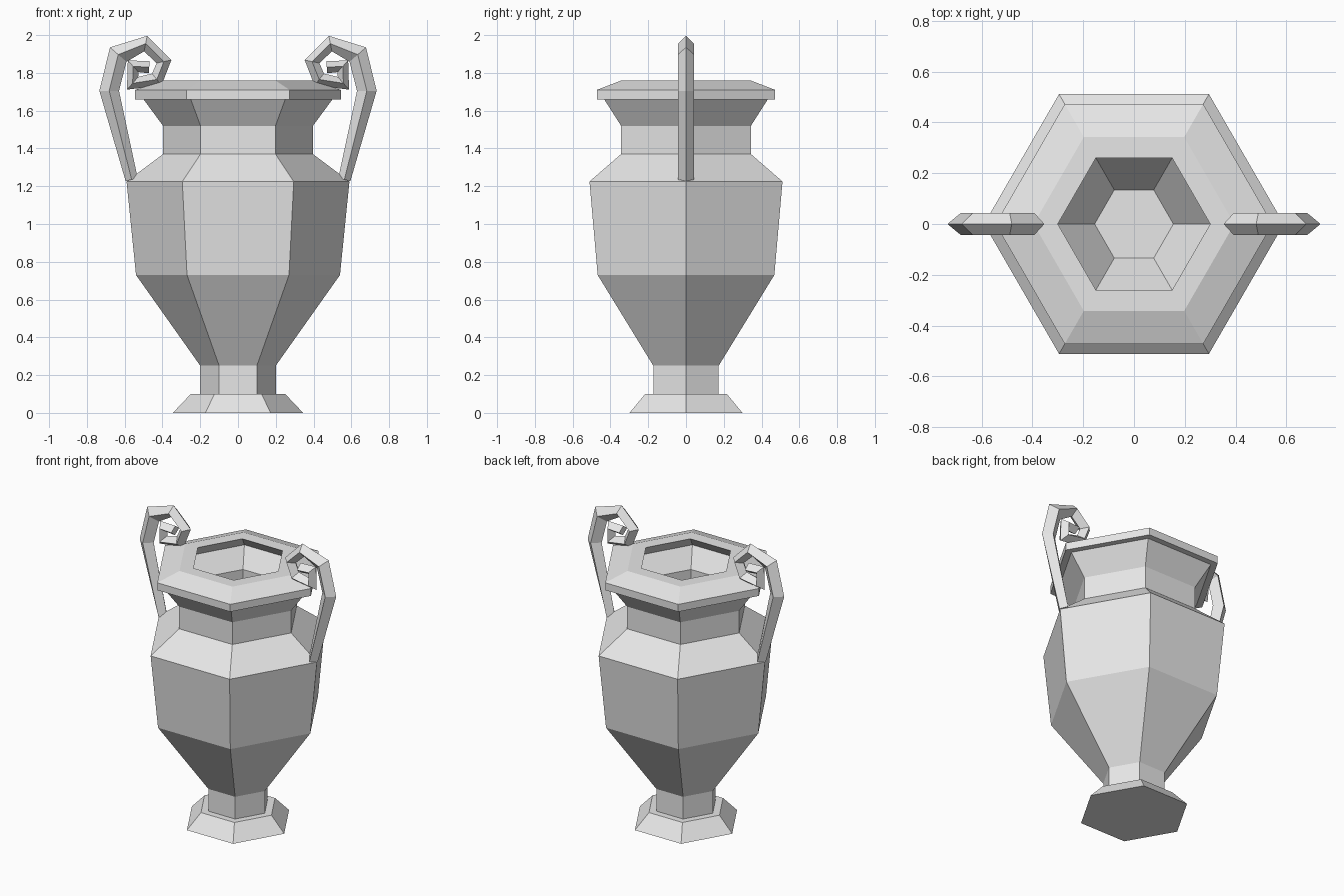
import bpy, bmesh, math
from mathutils import Vector

cube = bpy.data.objects.get("Cube")
if cube:
    bpy.data.objects.remove(cube, do_unlink=True)

stone = bpy.data.materials.new("grey_stone")
stone.use_nodes = True
GREY = (0.8, 0.8, 0.8, 1)
stone.diffuse_color = GREY
stone.node_tree.nodes["Principled BSDF"].inputs["Base Color"].default_value = GREY


def add_object(name, bm):
    bmesh.ops.recalc_face_normals(bm, faces=bm.faces)
    mesh = bpy.data.meshes.new(name)
    bm.to_mesh(mesh)
    bm.free()
    mesh.materials.append(stone)
    obj = bpy.data.objects.new(name, mesh)
    bpy.context.collection.objects.link(obj)
    return obj


def skin(bm, rings):
    """Join successive closed loops of points and cap both ends."""
    loops = [[bm.verts.new(p) for p in ring] for ring in rings]
    n = len(loops[0])
    for a, b in zip(loops, loops[1:]):
        for i in range(n):
            j = (i + 1) % n
            bm.faces.new((a[i], a[j], b[j], b[i]))
    bm.faces.new(loops[0])
    bm.faces.new(loops[-1])


def hexagon(r, z):
    return [(r * math.cos(i * math.pi / 3), r * math.sin(i * math.pi / 3), z)
            for i in range(6)]


# Vase: outer wall from foot to lip, then the hollow inside down to its floor
outer = [(0.345, 0), (0.25, 0.1), (0.2, 0.1), (0.2, 0.25), (0.54, 0.73),
         (0.59, 1.225), (0.397, 1.37), (0.397, 1.52), (0.5, 1.66),
         (0.545, 1.66), (0.545, 1.71), (0.395, 1.76)]
inner = [(0.3, 1.76), (0.45, 1.65), (0.35, 1.53), (0.35, 1.36),
         (0.54, 1.2), (0.49, 0.75), (0.155, 0.28)]
bm = bmesh.new()
skin(bm, [hexagon(r, z) for r, z in outer + inner])
add_object("vase_body", bm)

# Handles: diamond bar swept up the side and curled in at the top (x, z, half width)
path = [(0.563, 1.235, 0.033), (0.682, 1.705, 0.052), (0.634, 1.897, 0.058),
        (0.489, 1.955, 0.042), (0.392, 1.86, 0.04), (0.43, 1.765, 0.04),
        (0.558, 1.745, 0.045), (0.555, 1.835, 0.042), (0.47, 1.83, 0.032)]
DEPTH = 0.043


def handle(name, side):
    pts = [Vector((x, 0, z)) for x, z, w in path]
    rings = []
    for i, p in enumerate(pts):
        before = (p - pts[max(i - 1, 0)]).normalized()
        after = (pts[min(i + 1, len(pts) - 1)] - p).normalized()
        t = (before + after).normalized()
        across = Vector((t.z, 0, -t.x)) * path[i][2]
        deep = Vector((0, DEPTH, 0))
        ring = [p + across, p + deep, p - across, p - deep]
        rings.append([(v.x * side, v.y, v.z) for v in ring])
    bm = bmesh.new()
    skin(bm, rings)
    add_object(name, bm)


handle("left_handle", 1)
handle("right_handle", -1)
